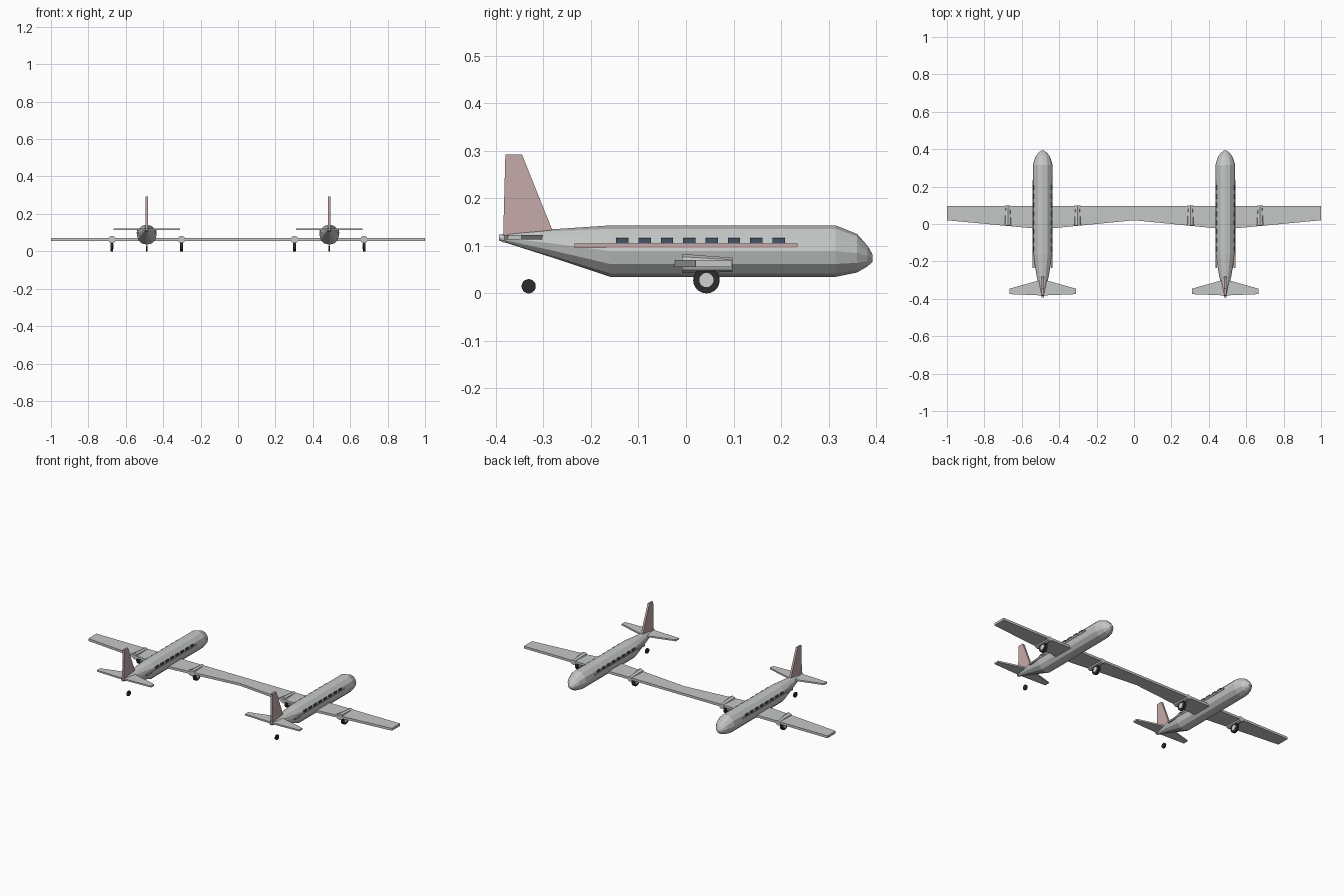
import bpy, bmesh, math
from mathutils import Matrix, Vector

cube = bpy.data.objects.get("Cube")
if cube:
    bpy.data.objects.remove(cube)


def material(name, r, g, b):
    m = bpy.data.materials.new(name)
    m.use_nodes = True
    m.diffuse_color = (r, g, b, 1)
    m.node_tree.nodes["Principled BSDF"].inputs["Base Color"].default_value = (r, g, b, 1)
    return m


SILVER = material("silver", 0.56, 0.57, 0.57)
PINK = material("dusty_pink", 0.56, 0.40, 0.40)
GLASS = material("window_blue", 0.06, 0.09, 0.13)
RUBBER = material("rubber", 0.025, 0.025, 0.025)
HUB = material("hub_grey", 0.62, 0.63, 0.62)


def finish(name, bm, mat):
    bmesh.ops.recalc_face_normals(bm, faces=bm.faces)
    mesh = bpy.data.meshes.new(name)
    bm.to_mesh(mesh)
    bm.free()
    mesh.materials.append(mat)
    obj = bpy.data.objects.new(name, mesh)
    bpy.context.collection.objects.link(obj)
    return obj


def loft(name, rings, mat):
    """Skin a list of equal-length point rings and cap both ends."""
    bm = bmesh.new()
    loops = [[bm.verts.new(p) for p in ring] for ring in rings]
    for a, b in zip(loops, loops[1:]):
        for i in range(len(a)):
            j = (i + 1) % len(a)
            bm.faces.new((a[i], a[j], b[j], b[i]))
    bm.faces.new(loops[0])
    bm.faces.new(loops[-1])
    return finish(name, bm, mat)


def circle(x, y, z, rx, rz, sides):
    return [(x + rx * math.sin(math.tau * i / sides), y,
             z + rz * math.cos(math.tau * i / sides)) for i in range(sides)]


def slab(name, outline, axis, thickness, mat):
    """Extrude a flat outline symmetrically along an axis."""
    half = Vector(axis) * thickness / 2
    return loft(name, [[Vector(p) + half * s for p in outline] for s in (-1, 1)], mat)


def box(name, centre, size, mat):
    bm = bmesh.new()
    bmesh.ops.create_cube(bm, size=1, matrix=Matrix.Translation(centre) @ Matrix.Diagonal((*size, 1)))
    return finish(name, bm, mat)


def disc(name, centre, radius, width, mat, sides=20):
    bm = bmesh.new()
    bmesh.ops.create_cone(bm, cap_ends=True, segments=sides, radius1=radius, radius2=radius, depth=width,
                          matrix=Matrix.Translation(centre) @ Matrix.Rotation(math.pi / 2, 4, "Y"))
    return finish(name, bm, mat)


def build_plane(tag, cx):
    # Fuselage: y, half width, lower z, upper z
    stations = [(-0.393, 0.006, 0.111, 0.124), (-0.28, 0.032, 0.075, 0.135),
                (-0.16, 0.053, 0.035, 0.143), (0.315, 0.053, 0.035, 0.143),
                (0.36, 0.039, 0.044, 0.125), (0.382, 0.022, 0.057, 0.100),
                (0.392, 0.008, 0.066, 0.083)]
    loft(tag + "_fuselage", [circle(cx, y, (lo + hi) / 2, w, (hi - lo) / 2, 12)
                             for y, w, lo, hi in stations], SILVER)

    # Wings meet the neighbouring aircraft at the centre line
    outer = math.copysign(1, cx)
    wing = [(outer, 0.097, 0.063), (0, 0.097, 0.063), (0, 0.02, 0.063),
            (cx, -0.028, 0.063), (outer, 0.02, 0.063)]
    slab(tag + "_wing", wing, (0, 0, 1), 0.014, SILVER)

    # Tailplane and fin
    half = [(0.178, -0.375), (0.178, -0.346), (0.015, -0.30)]
    tail = [(cx + x, y, 0.118) for x, y in half]
    tail += [(cx - x, y, 0.118) for x, y in reversed(half)]
    tail.append((cx, -0.382, 0.118))
    slab(tag + "_tailplane", tail, (0, 0, 1), 0.009, SILVER)
    fin = [(cx, -0.385, 0.107), (cx, -0.38, 0.292), (cx, -0.345, 0.292), (cx, -0.28, 0.13)]
    slab(tag + "_fin", fin, (1, 0, 0), 0.012, PINK)

    # Side stripes and cabin windows
    for side, s in (("left", 1), ("right", -1)):
        box(f"{tag}_{side}_stripe", (cx + s * 0.049, 0, 0.1), (0.009, 0.47, 0.009), PINK)
        for i in range(8):
            box(f"{tag}_{side}_window_{i + 1}", (cx + s * 0.048, -0.134 + i * 0.047, 0.111),
                (0.009, 0.026, 0.011), GLASS)

        # Engine pod with a main wheel below
        x = cx + s * 0.186
        loft(f"{tag}_{side}_engine_pod", [circle(x, -0.008, 0.063, 0.021, 0.020, 8),
                                          circle(x, 0.098, 0.060, 0.015, 0.015, 8)], SILVER)
        disc(f"{tag}_{side}_wheel", (x, 0.043, 0.028), 0.028, 0.014, RUBBER)
        disc(f"{tag}_{side}_hub", (x, 0.043, 0.028), 0.015, 0.017, HUB)

    disc(tag + "_tail_wheel", (cx, -0.331, 0.015), 0.015, 0.009, RUBBER)


build_plane("left", 0.488)
build_plane("right", -0.488)
